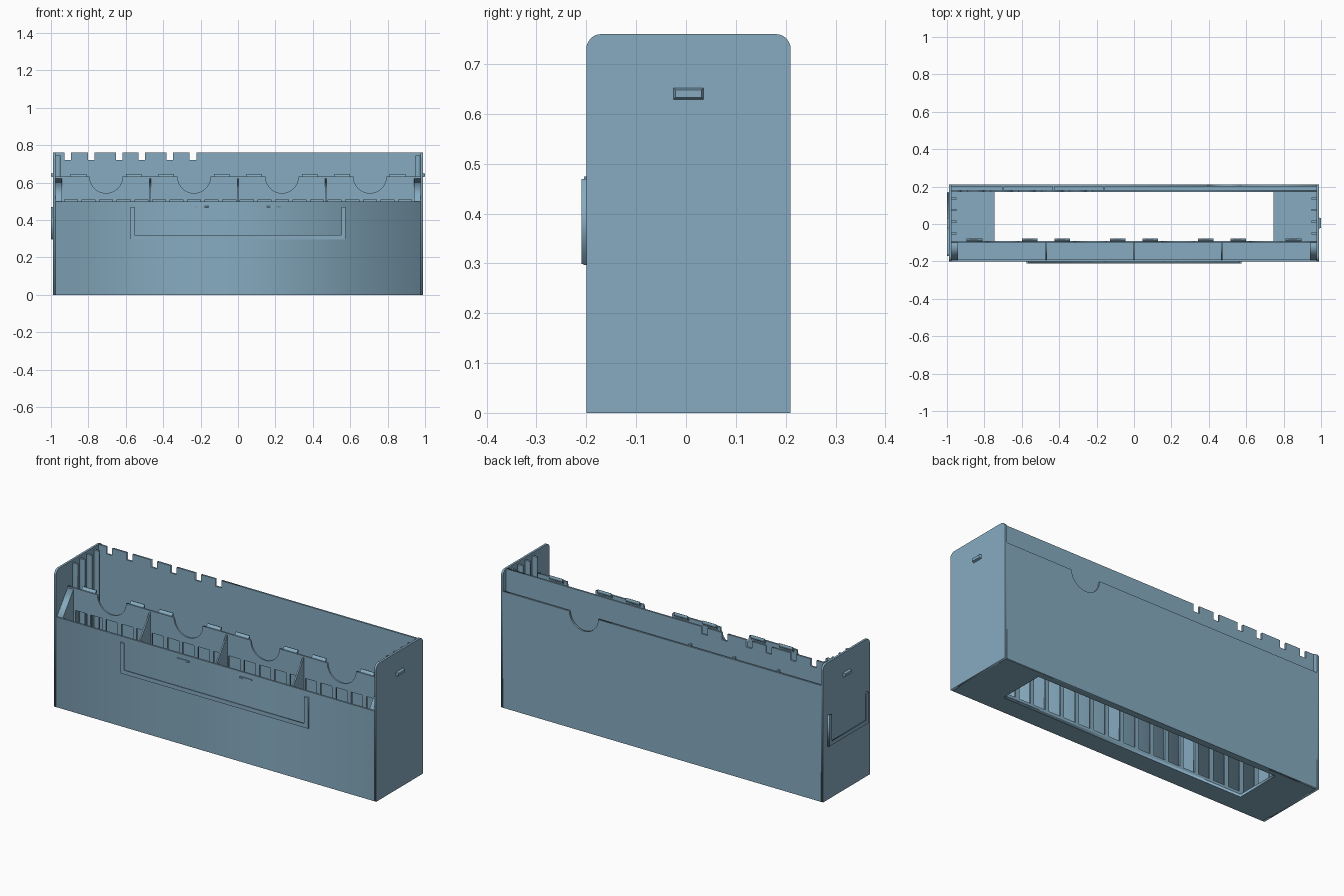
import bpy, math
from mathutils import Matrix

if "Cube" in bpy.data.objects:
    bpy.data.objects.remove(bpy.data.objects["Cube"])

mat = bpy.data.materials.new("dusty_blue")
mat.diffuse_color = (0.24, 0.41, 0.53, 1)
mat.use_nodes = True
mat.node_tree.nodes["Principled BSDF"].inputs["Base Color"].default_value = mat.diffuse_color

# local (u, v, w) to world for each drawing plane
PLANES = {
    "XY": Matrix(((1, 0, 0, 0), (0, 1, 0, 0), (0, 0, 1, 0), (0, 0, 0, 1))),
    "XZ": Matrix(((1, 0, 0, 0), (0, 0, -1, 0), (0, 1, 0, 0), (0, 0, 0, 1))),
    "YZ": Matrix(((0, 0, 1, 0), (1, 0, 0, 0), (0, 1, 0, 0), (0, 0, 0, 1))),
}


def sheet(name, plane, lo, hi, outline, holes=()):
    """Extrude a flat outline with holes between lo and hi along the plane's axis."""
    cu = bpy.data.curves.new(name, "CURVE")
    cu.dimensions = "2D"
    cu.fill_mode = "BOTH"
    cu.extrude = (hi - lo) / 2
    for pts in (outline, *holes):
        sp = cu.splines.new("POLY")
        sp.points.add(len(pts) - 1)
        for p, (u, v) in zip(sp.points, pts):
            p.co = (u, v, 0, 1)
        sp.use_cyclic_u = True
    tmp = bpy.data.objects.new(name + "_curve", cu)
    bpy.context.collection.objects.link(tmp)
    bpy.context.view_layer.update()
    dg = bpy.context.evaluated_depsgraph_get()
    me = bpy.data.meshes.new_from_object(tmp.evaluated_get(dg))
    bpy.data.objects.remove(tmp)
    mid = (lo + hi) / 2
    w = -mid if plane == "XZ" else mid
    me.transform(PLANES[plane] @ Matrix.Translation((0, 0, w)))
    me.materials.clear()
    me.materials.append(mat)
    ob = bpy.data.objects.new(name, me)
    bpy.context.collection.objects.link(ob)
    return ob


def rect(u0, u1, v0, v1):
    return [(u0, v0), (u1, v0), (u1, v1), (u0, v1)]


def box(name, x0, x1, y0, y1, z0, z1):
    return sheet(name, "XY", z0, z1, rect(x0, x1, y0, y1))


def arc(cx, cy, r, a0, a1, n=20):
    return [(cx + r * math.cos(math.radians(a0 + (a1 - a0) * i / n)),
             cy + r * math.sin(math.radians(a0 + (a1 - a0) * i / n))) for i in range(n + 1)]


def mesh_object(name, verts, faces):
    me = bpy.data.meshes.new(name)
    me.from_pydata(verts, [], faces)
    me.materials.append(mat)
    bpy.context.collection.objects.link(bpy.data.objects.new(name, me))


X, XI = 0.988, 0.976          # outer and inner faces of the side walls
YF, YB = -0.20, 0.21          # front and back
PANEL_Y = -0.09               # back face of the pocket panel
INNER_Y = 0.172               # front face of the tall rear wall

# Floor with a long rectangular opening
sheet("floor", "XY", 0, 0.015, rect(-XI, XI, YF + 0.005, YB - 0.005),
      [rect(-0.745, 0.745, PANEL_Y, INNER_Y)])

# Side walls with rounded upper corners, guide ribs and a small catch
side = [(YF, 0), (YB, 0)] + arc(YB - 0.03, 0.73, 0.03, 0, 90, 8) + arc(YF + 0.03, 0.73, 0.03, 90, 180, 8)
for s, tag in ((-1, "left"), (1, "right")):
    sheet(f"{tag}_side_wall", "YZ", min(s * X, s * XI), max(s * X, s * XI), side)
    for i in range(4):
        y = 0.137 - i * 0.0625
        box(f"{tag}_guide_rib", min(s * XI, s * 0.948), max(s * XI, s * 0.948), y - 0.006, y + 0.006, 0.015, 0.745)
    v = [(s * X, y, z) for y, z in rect(-0.025, 0.035, 0.629, 0.652)]
    v += [(s * 1.0, y, z) for y, z in rect(-0.021, 0.031, 0.633, 0.648)]
    f = [(4, 5, 6, 7)] + [(i, (i + 1) % 4, 4 + (i + 1) % 4, 4 + i) for i in range(4)]
    if s < 0:
        f = [q[::-1] for q in f]
    mesh_object(f"{tag}_catch", v, f)

# Low front wall
box("front_wall", -XI, XI, YF, YF + 0.01, 0, 0.50)

# Tall rear wall with notches along its top edge
top = [(-XI, 0.76)]
for x in (-0.91, -0.785, -0.635, -0.515, -0.365, -0.24):
    top += [(x - 0.018, 0.76), (x - 0.018, 0.72), (x + 0.018, 0.72), (x + 0.018, 0.76)]
sheet("rear_inner_wall", "XZ", INNER_Y, INNER_Y + 0.01,
      [(-XI, 0.01)] + top + [(XI, 0.76), (XI, 0.01)])

# Outer rear skin with a thumb cut-out, forming a slim pocket with thin ribs
sheet("rear_outer_wall", "XZ", YB - 0.01, YB,
      [(-XI, 0), (-XI, 0.645)] + arc(0.48, 0.645, 0.088, 180, 360) + [(XI, 0.645), (XI, 0)])
for x in (-0.70, -0.43, -0.16):
    box("rear_pocket_rib", x - 0.005, x + 0.005, INNER_Y + 0.01, YB - 0.01, 0.015, 0.65)

# Pocket panel: finger scoops along the top and tall slots below
edge, slots = [], []
for c in (-0.705, -0.235, 0.235, 0.705):
    edge += arc(c, 0.632, 0.088, 180, 360)
for i in range(20):
    x = -0.893 + i * 0.094
    slots.append(rect(x - 0.035, x + 0.035, 0.03, 0.51))
sheet("pocket_panel", "XZ", PANEL_Y - 0.009, PANEL_Y,
      [(-XI, 0.01), (-XI, 0.632)] + edge + [(XI, 0.632), (XI, 0.01)], slots)

# Sloped lead-in tabs on the panel's upper edge
for c in (-0.705, -0.235, 0.235, 0.705):
    for s in (-1, 1):
        m = c + s * 0.148
        sheet("lead_in_tab", "YZ", m - 0.042, m + 0.042,
              [(PANEL_Y - 0.007, 0.626), (PANEL_Y, 0.615), (PANEL_Y + 0.012, 0.632),
               (PANEL_Y + 0.012, 0.645), (PANEL_Y + 0.007, 0.645)])

# Pocket dividers and thick end blocks, all with sloping tops
slope = [(YF + 0.008, 0.015), (PANEL_Y - 0.004, 0.015), (PANEL_Y - 0.004, 0.63), (YF + 0.008, 0.50)]
for x in (-0.47, 0, 0.47):
    sheet("pocket_divider", "YZ", x - 0.004, x + 0.004, slope)
for s in (-1, 1):
    sheet("pocket_end_block", "YZ", min(s * 0.94, s * XI), max(s * 0.94, s * XI), slope)


def u_frame(u0, u1, z0, z1, w):
    return [(u0, z1), (u0, z0), (u1, z0), (u1, z1), (u1 - w, z1), (u1 - w, z0 + w), (u0 + w, z0 + w), (u0 + w, z1)]


# Label holders: a rail on the wall and a wider lip in front of it
sheet("front_label_rail", "XZ", -0.206, YF, u_frame(-0.575, 0.575, 0.297, 0.469, 0.012))
sheet("front_label_lip", "XZ", -0.21, -0.206, u_frame(-0.575, 0.575, 0.299, 0.469, 0.022))
sheet("side_label_rail", "YZ", -0.996, -X, u_frame(-0.172, 0.172, 0.297, 0.469, 0.012))
sheet("side_label_lip", "YZ", -1.0, -0.996, u_frame(-0.172, 0.172, 0.299, 0.469, 0.022))

# Small retaining bumps above the front label
for x in (-0.195, 0.19):
    box("label_bump", x - 0.036, x + 0.036, -0.205, YF, 0.466, 0.474)
